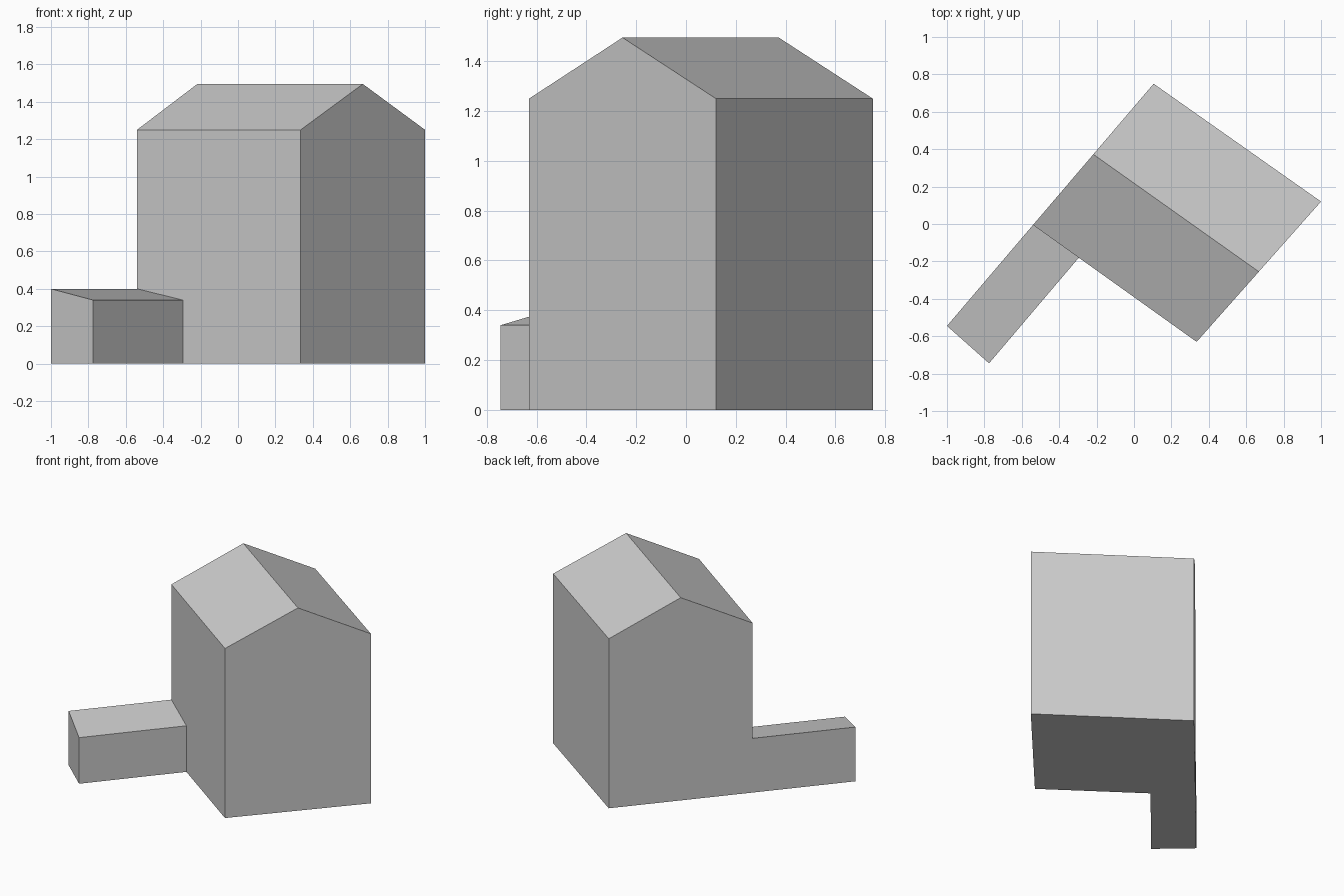
import bpy
import bmesh
from mathutils import Vector

cube = bpy.data.objects.get("Cube")
if cube:
    bpy.data.objects.remove(cube, do_unlink=True)

grey = bpy.data.materials.new("plain_grey")
grey.use_nodes = True
colour = (0.6, 0.6, 0.6, 1)
grey.diffuse_color = colour
grey.node_tree.nodes["Principled BSDF"].inputs["Base Color"].default_value = colour


def extrude_section(name, near, far, open_far=False):
    """Join two matching end outlines into a flat-faced block."""
    bm = bmesh.new()
    a = [bm.verts.new(p) for p in near]
    b = [bm.verts.new(p) for p in far]
    n = len(a)
    for i in range(n):
        j = (i + 1) % n
        bm.faces.new((a[i], a[j], b[j], b[i]))
    bm.faces.new(a[::-1])
    end = bm.faces.new(b)
    bmesh.ops.recalc_face_normals(bm, faces=bm.faces)
    if open_far:
        bmesh.ops.delete(bm, geom=[end], context='FACES_ONLY')
    mesh = bpy.data.meshes.new(name)
    bm.to_mesh(mesh)
    bm.free()
    mesh.materials.append(grey)
    obj = bpy.data.objects.new(name, mesh)
    bpy.context.collection.objects.link(obj)
    return obj


def wall_outline(start, stop, start_top, stop_top, ridge=None):
    """Upright end wall between two ground points, with an optional gable peak."""
    s, t = Vector((*start, 0)), Vector((*stop, 0))
    up = Vector((0, 0, 1))
    points = [s, t, t + up * stop_top]
    if ridge:
        points.append((s + t) / 2 + up * ridge)
    points.append(s + up * start_top)
    return points


# Ground corners of the house and the lean-to
west, south = (-0.54, -0.005), (0.335, -0.63)
east, north = (1.0, 0.12), (0.105, 0.75)
inner = (-0.295, -0.18)
outer_high, outer_low = (-1.0, -0.545), (-0.775, -0.745)

# House with a gabled roof
extrude_section("gabled_house",
                wall_outline(west, north, 1.25, 1.25, 1.495),
                wall_outline(south, east, 1.25, 1.25, 1.495))

# Low side wing with a sloping roof, open where it meets the house
extrude_section("side_wing",
                wall_outline(outer_high, outer_low, 0.4, 0.34),
                wall_outline(west, inner, 0.4, 0.34), open_far=True)
